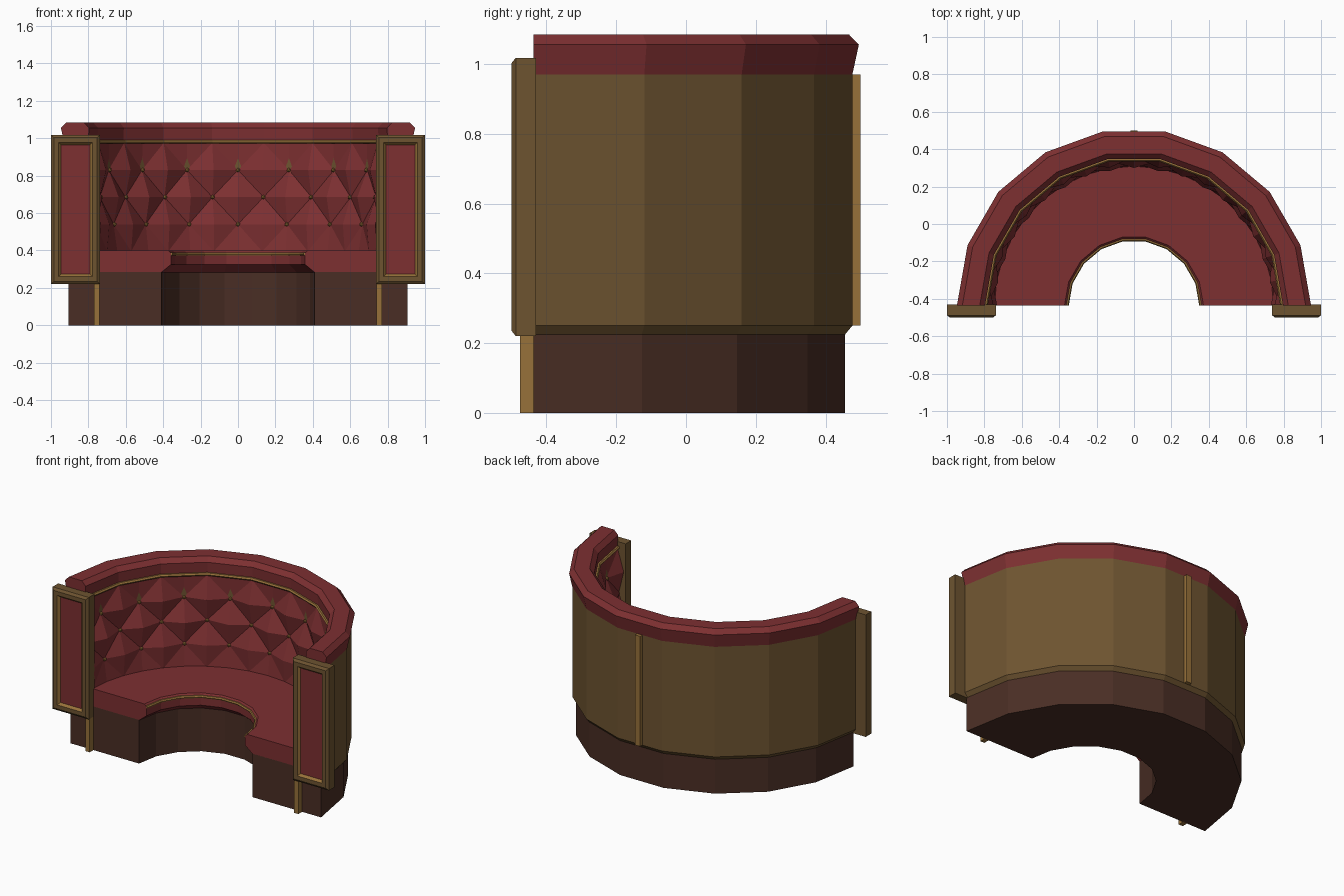
import bpy, bmesh, math

if "Cube" in bpy.data.objects:
    bpy.data.objects.remove(bpy.data.objects["Cube"])

CY = -0.437  # centre of the curve


def material(name, rgb):
    m = bpy.data.materials.new(name)
    m.diffuse_color = (*rgb, 1)
    m.use_nodes = True
    m.node_tree.nodes["Principled BSDF"].inputs["Base Color"].default_value = m.diffuse_color
    return m


RED = material("red leather", (0.205, 0.029, 0.031))
WOOD = material("brown wood", (0.155, 0.088, 0.030))
GOLD = material("aged gold", (0.31, 0.165, 0.042))
DARK = material("dark plinth", (0.068, 0.027, 0.018))


def finish(name, bm, mats, recalc=True):
    if recalc:
        bmesh.ops.recalc_face_normals(bm, faces=bm.faces)
    me = bpy.data.meshes.new(name)
    bm.to_mesh(me)
    bm.free()
    for m in mats:
        me.materials.append(m)
    ob = bpy.data.objects.new(name, me)
    bpy.context.collection.objects.link(ob)
    return ob


def polar(r, deg, z):
    a = math.radians(deg)
    return (r * math.sin(a), CY + r * math.cos(a), z)


def sweep(name, profile, mat):
    """Sweep a closed (radius, z) profile round the half circle in 9 segments."""
    bm = bmesh.new()
    rings = [[bm.verts.new(polar(r, -90 + 20 * i, z)) for r, z in profile] for i in range(10)]
    n = len(profile)
    for a, b in zip(rings, rings[1:]):
        for k in range(n):
            bm.faces.new((a[k], a[(k + 1) % n], b[(k + 1) % n], b[k]))
    bm.faces.new(rings[0])
    bm.faces.new(rings[-1][::-1])
    return finish(name, bm, [mat])


def box(name, x, y, z, mat):
    bm = bmesh.new()
    bmesh.ops.create_cube(bm, size=1)
    for v in bm.verts:
        v.co = [lo + (c + 0.5) * (hi - lo) for c, (lo, hi) in zip(v.co, (x, y, z))]
    return finish(name, bm, [mat])


# curved body parts
sweep("plinth", [(0.41, 0), (0.907, 0), (0.907, 0.24), (0.80, 0.285), (0.41, 0.285)], DARK)
sweep("back_shell", [(0.80, 0.225), (0.907, 0.225), (0.928, 0.25), (0.928, 0.97), (0.81, 0.97)], WOOD)
sweep("seat", [(0.41, 0.283), (0.82, 0.283), (0.82, 0.40), (0.372, 0.40),
               (0.358, 0.386), (0.358, 0.325)], RED)
sweep("top_roll", [(0.928, 0.97), (0.947, 1.056), (0.918, 1.085), (0.825, 1.085),
                   (0.797, 1.056), (0.80, 0.97)], RED)
sweep("seat_piping", [(0.365, 0.374), (0.365, 0.39), (0.354, 0.39), (0.349, 0.382), (0.354, 0.374)], GOLD)
sweep("back_piping", [(0.805, 0.972), (0.805, 0.990), (0.789, 0.990), (0.782, 0.981), (0.789, 0.972)], GOLD)

# tufted back: alternating deep button points and raised points
ROWS = [(0.395, 0.745, 0.745), (0.54, 0.768, 0.732), (0.685, 0.786, 0.737),
        (0.83, 0.798, 0.750), (0.975, 0.795, 0.795)]  # height, deep radius, raised radius
bm = bmesh.new()


def deep(row, col):
    return (row + col) % 2 == 0  # column 9 is the middle


grid = [[bm.verts.new(polar(d if deep(r, c) else p, -90 + 10 * c, z)) for c in range(19)]
        for r, (z, d, p) in enumerate(ROWS)]
for r in range(4):
    for c in range(18):
        a, b, e, f = grid[r][c], grid[r][c + 1], grid[r + 1][c + 1], grid[r + 1][c]
        if deep(r, c):
            tris = ((a, b, e), (a, e, f))
        else:
            tris = ((a, b, f), (b, e, f))
        for t in tris:
            bm.faces.new(t)
finish("tufted_back", bm, [RED], recalc=False)

# buttons in the deep points
bm = bmesh.new()
for r in (1, 2, 3):
    for c in range(1, 18):
        if deep(r, c):
            z, d, _ = ROWS[r]
            s = bmesh.ops.create_icosphere(bm, subdivisions=1, radius=0.012)
            bmesh.ops.translate(bm, verts=s["verts"], vec=polar(d - 0.006, -90 + 10 * c, z))
finish("buttons", bm, [GOLD])


# framed end panels: nested rectangles lofted from the back to the recessed centre
def end_panel(name, cx):
    cz, hw, hh = 0.619, 0.131, 0.399
    steps = [(0, -0.43, 0), (0, -0.488, 0), (0.015, -0.5, 0), (0.041, -0.5, 0), (0.054, -0.484, 1)]
    bm = bmesh.new()
    rings = []
    for inset, y, _ in steps:
        w, h = hw - inset, hh - inset
        rings.append([bm.verts.new((cx + sx * w, y, cz + sz * h))
                      for sx, sz in ((-1, -1), (1, -1), (1, 1), (-1, 1))])
    for i in range(len(steps) - 1):
        for k in range(4):
            j = (k + 1) % 4
            fc = bm.faces.new((rings[i][k], rings[i][j], rings[i + 1][j], rings[i + 1][k]))
            fc.material_index = steps[i + 1][2]
    bm.faces.new(rings[0])
    bm.faces.new(rings[-1]).material_index = 2
    finish(name, bm, [WOOD, GOLD, RED])


for side, s in (("left", -1), ("right", 1)):
    end_panel(side + "_end_panel", s * 0.869)
    x = s * 0.755
    box(side + "_front_strip", (x - 0.015, x + 0.015), (-0.476, -0.43), (0, 0.225), GOLD)

# centre strip on the rear
box("rear_strip", (-0.019, 0.019), (0.46, 0.5), (0.25, 0.97), GOLD)
